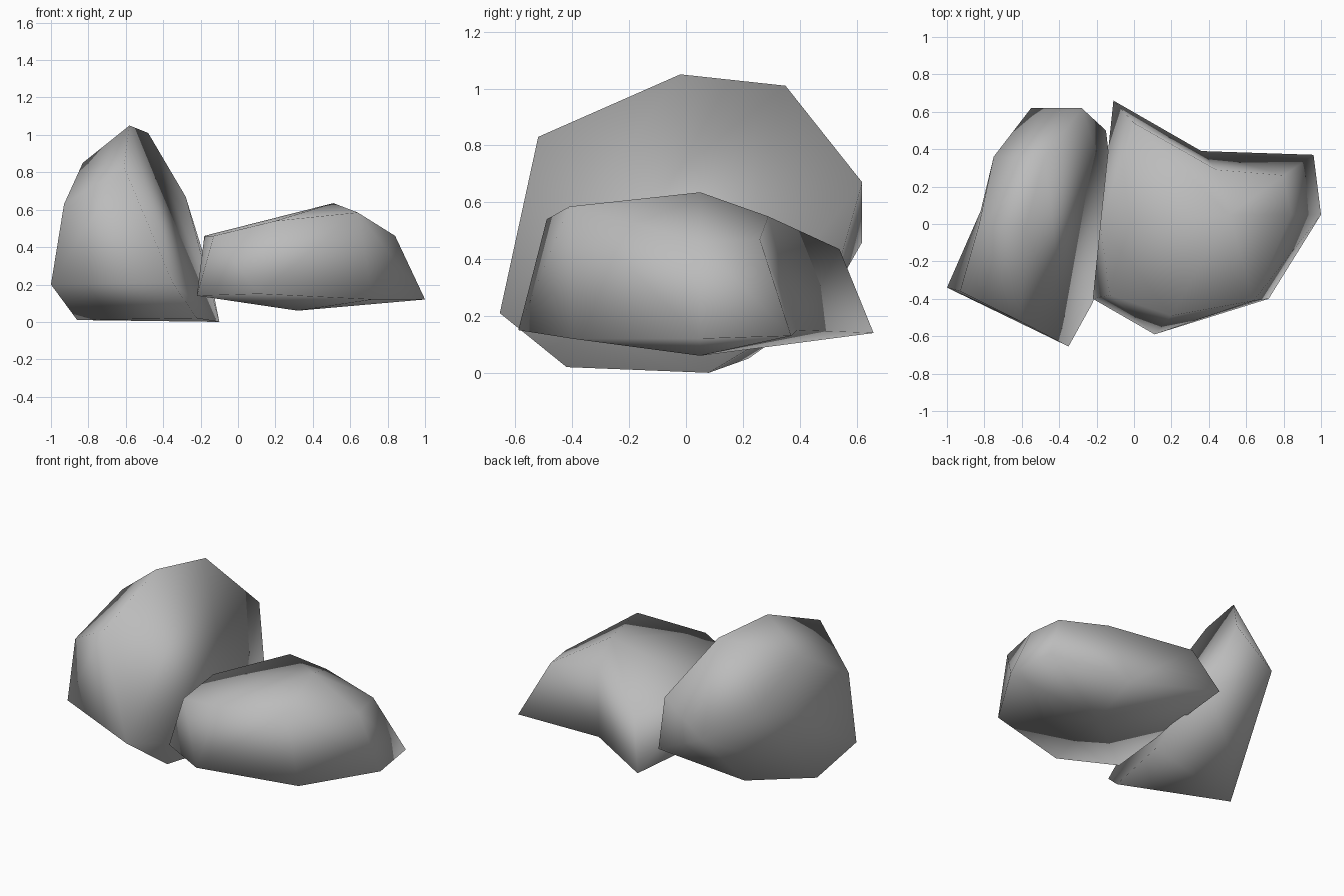
import bpy
import bmesh
from mathutils import Vector

default_cube = bpy.data.objects.get("Cube")
if default_cube:
    bpy.data.objects.remove(default_cube, do_unlink=True)


def make_material(name, colour):
    material = bpy.data.materials.new(name)
    material.use_nodes = True
    material.diffuse_color = colour
    material.node_tree.nodes["Principled BSDF"].inputs["Base Color"].default_value = colour
    return material


def make_rock(name, wall, others, hollow, material):
    """Wrap a shell round all corners, then sink the wall faces to the hollow point."""
    bm = bmesh.new()
    for corner in wall + others:
        bm.verts.new(corner)
    bmesh.ops.convex_hull(bm, input=bm.verts[:])
    loose = [v for v in bm.verts if not v.link_faces]
    bmesh.ops.delete(bm, geom=loose, context="VERTS")

    # Swap the wall faces for a fan that meets at the hollow point
    rim = [Vector(corner) for corner in wall]
    sunk = [f for f in bm.faces if all(v.co in rim for v in f.verts)]
    bmesh.ops.delete(bm, geom=sunk, context="FACES")
    open_edges = [e for e in bm.edges if e.is_boundary]
    centre = bm.verts.new(hollow)
    for edge in open_edges:
        bm.faces.new([*edge.verts, centre])

    bmesh.ops.recalc_face_normals(bm, faces=bm.faces[:])
    for face in bm.faces:
        face.smooth = True
    mesh = bpy.data.meshes.new(name)
    bm.to_mesh(mesh)
    bm.free()
    mesh.materials.append(material)
    rock = bpy.data.objects.new(name, mesh)
    bpy.context.collection.objects.link(rock)


stone = make_material("grey stone", (0.5, 0.5, 0.5, 1))

# Upright boulder with a shallow dip in its outer flank
make_rock(
    "tall_rock",
    wall=[(-1, -.34, .2), (-.93, -.36, .63), (-.83, -.01, .85),
          (-.75, .36, .6), (-.86, -.13, .01)],
    others=[
        # Crest and shoulders
        (-.58, -.02, 1.05), (-.48, .35, 1.01), (-.61, -.52, .83), (-.28, .62, .67),
        # Flanks
        (-.55, .62, .46), (-.15, .5, .25), (-.35, -.655, .21),
        # Underside
        (-.22, -.42, .02), (-.1, .08, 0), (-.58, .22, .05),
    ],
    hollow=(-.82, .07, .49),
    material=stone)

# Low boulder with a deep notch in its back
make_rock(
    "low_rock",
    wall=[(-.11, .66, .14), (0, .54, .435), (.44, .29, .55),
          (.8, .26, .47), (.96, .37, .13), (.32, .05, .06)],
    others=[
        # Top ridge and shoulders
        (.51, .05, .635), (.64, -.41, .585), (.2, -.49, .54),
        (.84, .05, .46), (-.18, 0, .46), (-.13, -.38, .46),
        # Rim
        (1, .05, .12), (.72, -.4, .12), (.11, -.59, .15), (-.22, -.4, .14),
    ],
    hollow=(.36, .39, .15),
    material=stone)
